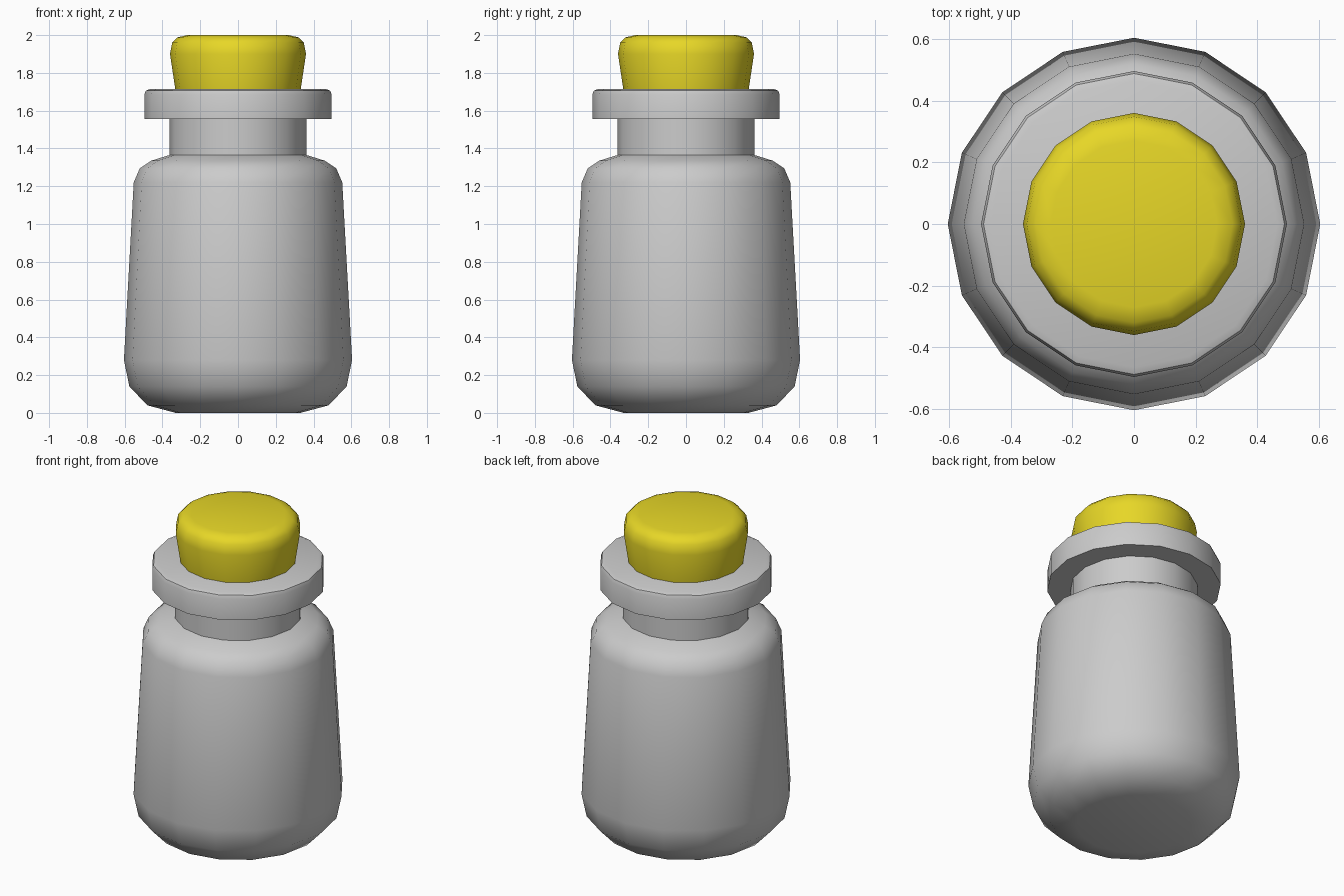
import bpy, bmesh, math

if "Cube" in bpy.data.objects:
    bpy.data.objects.remove(bpy.data.objects["Cube"])

SIDES = 16


def lathe(name, profile, color=None):
    """Revolve (radius, z) points around z and cap both ends."""
    bm = bmesh.new()
    rings = []
    for r, z in profile:
        rings.append([bm.verts.new((r * math.cos(2 * math.pi * i / SIDES),
                                    r * math.sin(2 * math.pi * i / SIDES), z))
                      for i in range(SIDES)])
    for a, b in zip(rings, rings[1:]):
        for i in range(SIDES):
            j = (i + 1) % SIDES
            bm.faces.new((a[i], a[j], b[j], b[i]))
    bm.faces.new(rings[0][::-1])
    bm.faces.new(rings[-1])
    mesh = bpy.data.meshes.new(name)
    bm.to_mesh(mesh)
    bm.free()
    obj = bpy.data.objects.new(name, mesh)
    bpy.context.collection.objects.link(obj)
    if color:
        mat = bpy.data.materials.new(name + "_material")
        mat.diffuse_color = color
        mat.use_nodes = True
        mat.node_tree.nodes["Principled BSDF"].inputs["Base Color"].default_value = mat.diffuse_color
        mesh.materials.append(mat)
    bpy.ops.object.select_all(action='DESELECT')
    obj.select_set(True)
    bpy.context.view_layer.objects.active = obj
    bpy.ops.object.shade_smooth_by_angle(angle=math.radians(40))
    return obj


# Bottle: rounded base, tapered wall, shoulder, neck and flared lip
lathe("bottle", [
    (0.33, 0.0), (0.48, 0.04), (0.575, 0.14), (0.604, 0.28),
    (0.552, 1.22), (0.52, 1.295), (0.46, 1.335), (0.363, 1.365),
    (0.363, 1.555), (0.496, 1.555),
    (0.496, 1.685), (0.488, 1.706), (0.465, 1.715),
])

# Cork stopper, seated slightly into the mouth
lathe("cork", [
    (0.33, 1.70), (0.36, 1.90), (0.348, 1.96), (0.32, 1.988), (0.27, 2.0),
], (0.8, 0.68, 0.02, 1.0))
